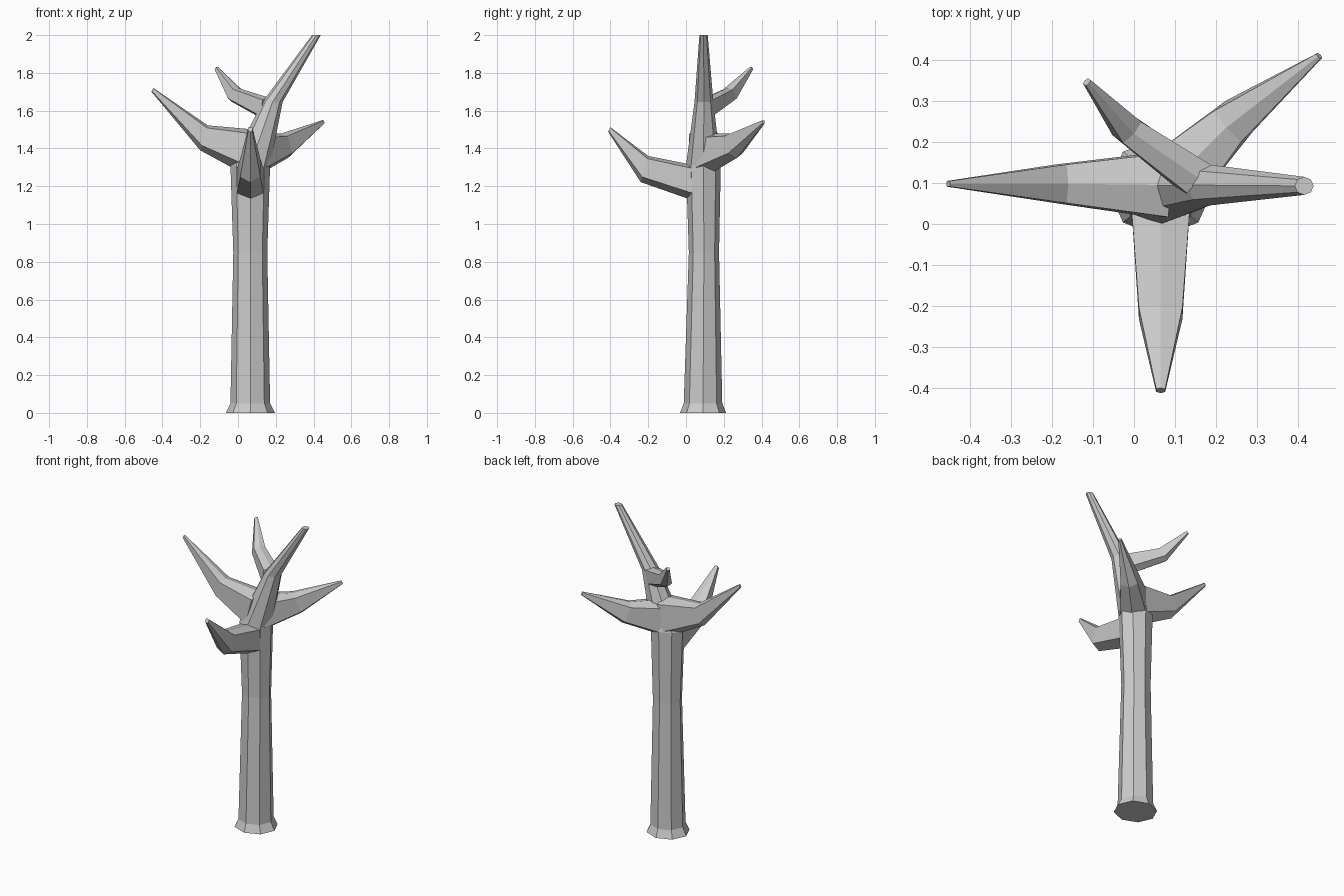
import bpy
from math import cos, sin, pi
from mathutils import Vector

if "Cube" in bpy.data.objects:
    bpy.data.objects.remove(bpy.data.objects["Cube"])


def loft(name, rings):
    """Skin a list of equal-length vertex rings and cap both ends."""
    n = len(rings[0])
    verts = [v for r in rings for v in r]
    faces = [tuple(reversed(range(n))),
             tuple(range(len(verts) - n, len(verts)))]
    for k in range(len(rings) - 1):
        for i in range(n):
            j = (i + 1) % n
            faces.append((k * n + i, k * n + j, (k + 1) * n + j, (k + 1) * n + i))
    mesh = bpy.data.meshes.new(name)
    mesh.from_pydata(verts, [], faces)
    mesh.update()
    obj = bpy.data.objects.new(name, mesh)
    bpy.context.collection.objects.link(obj)
    return obj


def octagon(x, y, z, rx, ry):
    return [Vector((x + rx * cos(i * pi / 4), y + ry * sin(i * pi / 4), z))
            for i in range(8)]


def branch(name, stations):
    """Six-sided limb; each station is (top point, bottom point, half width)."""
    axis = Vector(stations[-1][0]) - Vector(stations[0][0])
    side = Vector((axis.y, -axis.x, 0)).normalized()
    rings = []
    for top, bottom, w in stations:
        t, b = Vector(top), Vector(bottom)
        hi, lo = t.lerp(b, 0.1), t.lerp(b, 0.8)
        rings.append([t, hi - side * w, lo - side * w,
                      b, lo + side * w, hi + side * w])
    # ring order runs clockwise seen from the tip, so flip it
    return loft(name, [list(r) for r in rings])


# Trunk, flared at the foot and bending into the leading limb
loft("trunk", [octagon(*r) for r in (
    (0.065, 0.09, 0.00, 0.13, 0.122),
    (0.065, 0.09, 0.05, 0.105, 0.102),
    (0.065, 0.095, 0.85, 0.09, 0.08),
    (0.065, 0.092, 1.31, 0.105, 0.092),
    (0.182, 0.095, 1.645, 0.054, 0.05),
    (0.415, 0.093, 2.00, 0.023, 0.022))])

# Side branches
branch("left_branch", [
    ((0.09, 0.095, 1.50), (0.03, 0.095, 1.265), 0.078),
    ((-0.16, 0.098, 1.522), (-0.20, 0.098, 1.39), 0.047),
    ((-0.448, 0.098, 1.72), (-0.458, 0.098, 1.70), 0.007)])
branch("front_branch", [
    ((0.065, 0.05, 1.31), (0.065, 0.05, 1.12), 0.072),
    ((0.065, -0.20, 1.36), (0.065, -0.24, 1.222), 0.053),
    ((0.065, -0.40, 1.512), (0.065, -0.412, 1.488), 0.011)])
branch("back_right_branch", [
    ((0.11, 0.12, 1.48), (0.10, 0.11, 1.255), 0.078),
    ((0.225, 0.235, 1.478), (0.265, 0.27, 1.35), 0.05),
    ((0.448, 0.408, 1.55), (0.455, 0.412, 1.53), 0.008)])
branch("upper_back_branch", [
    ((0.16, 0.11, 1.67), (0.15, 0.105, 1.545), 0.045),
    ((0.00, 0.22, 1.72), (-0.038, 0.248, 1.65), 0.034),
    ((-0.110, 0.343, 1.832), (-0.120, 0.35, 1.815), 0.009)])
